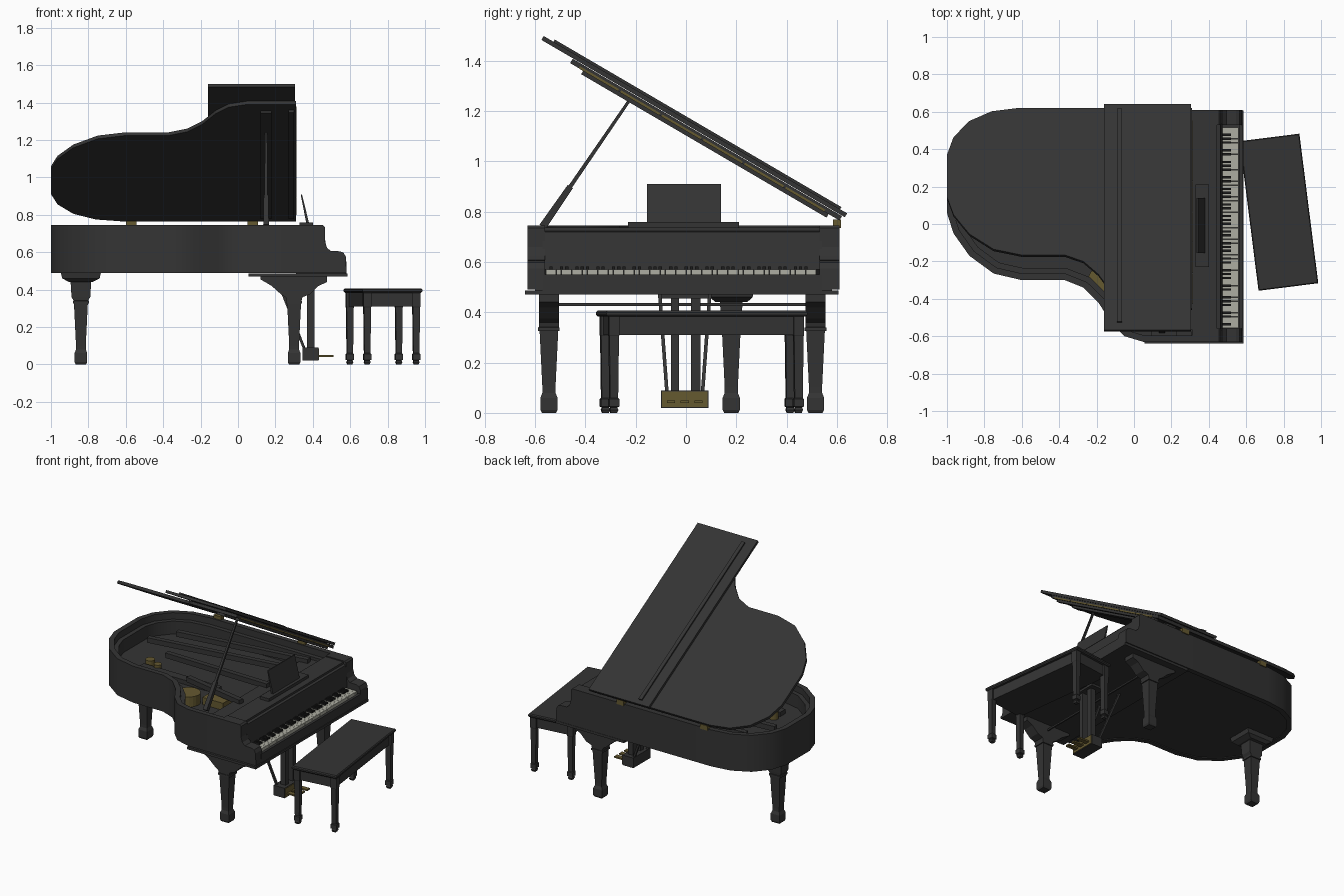
import bpy, bmesh, math
from mathutils import Matrix, Vector

cube = bpy.data.objects.get("Cube")
if cube:
    bpy.data.objects.remove(cube, do_unlink=True)


def material(name, r, g, b):
    m = bpy.data.materials.new(name)
    m.use_nodes = True
    m.diffuse_color = (r, g, b, 1)
    m.node_tree.nodes["Principled BSDF"].inputs["Base Color"].default_value = (r, g, b, 1)
    return m


BLACK = material("black lacquer", .034, .034, .034)
EBONY = material("ebony", .012, .012, .012)
IVORY = material("ivory", .42, .42, .36)
BRASS = material("brass", .13, .1, .03)


# Each solid is a list of matching rings, skinned and capped
def build(name, solids, mat=BLACK, matrix=Matrix(), smooth=False):
    bm = bmesh.new()
    for rings in solids:
        vs = [[bm.verts.new(p) for p in ring] for ring in rings]
        n = len(vs[0])
        for a, b in zip(vs, vs[1:]):
            for i in range(n):
                j = (i + 1) % n
                bm.faces.new((a[i], a[j], b[j], b[i]))
        bm.faces.new(vs[0][::-1])
        bm.faces.new(vs[-1])
    bmesh.ops.recalc_face_normals(bm, faces=bm.faces)
    me = bpy.data.meshes.new(name)
    bm.to_mesh(me)
    bm.free()
    me.materials.append(mat)
    ob = bpy.data.objects.new(name, me)
    ob.matrix_world = matrix
    bpy.context.collection.objects.link(ob)
    if smooth:
        bpy.ops.object.select_all(action='DESELECT')
        ob.select_set(True)
        bpy.context.view_layer.objects.active = ob
        bpy.ops.object.shade_smooth_by_angle(angle=math.radians(35))
    return ob


def rect(x, y, z, hx, hy):
    return [(x - hx, y - hy, z), (x + hx, y - hy, z), (x + hx, y + hy, z), (x - hx, y + hy, z)]


def box(x0, x1, y0, y1, z0, z1):
    x, y, hx, hy = (x0 + x1) / 2, (y0 + y1) / 2, (x1 - x0) / 2, (y1 - y0) / 2
    return [rect(x, y, z0, hx, hy), rect(x, y, z1, hx, hy)]


def slab(pts, z0, z1):
    return [[(x, y, z) for x, y in pts] for z in (z0, z1)]


def side_profile(pts, y0, y1):
    return [[(x, y, z) for x, z in pts] for y in (y0, y1)]


def column(x, y, steps):
    return [rect(x, y, z, hx, hy) for z, hx, hy in steps]


def beam(p, q, w0, w1):
    p, q = Vector(p), Vector(q)
    d = (q - p).normalized()
    u = d.cross(Vector((1, 0, 0)) if abs(d.x) < .9 else Vector((0, 1, 0))).normalized()
    v = d.cross(u)
    return [[c + (u * a + v * b) * w / 2 for a, b in ((-1, -1), (1, -1), (1, 1), (-1, 1))]
            for c, w in ((p, w0), (q, w1))]


def disc(x, y, r, z0, z1, n=20):
    return slab([(x + r * math.cos(math.tau * i / n), y + r * math.sin(math.tau * i / n))
                 for i in range(n)], z0, z1)


# Wing-shaped plan, from the straight side round the tail to the bent side
PLAN = [(.31, .61), (-.62, .61), (-.76, .59), (-.88, .53), (-.965, .43), (-1, .32), (-1, .06),
        (-.965, -.05), (-.88, -.17), (-.75, -.265), (-.6, -.3), (-.37, -.3), (-.27, -.34),
        (-.19, -.42), (-.12, -.53), (-.05, -.6), (.05, -.63), (.31, -.63)]


def inset(d):
    out = []
    for i, p in enumerate(PLAN):
        a, b = Vector(PLAN[max(i - 1, 0)]), Vector(PLAN[min(i + 1, len(PLAN) - 1)])
        t = (b - a).normalized()
        out.append((p[0] - t.y * d, p[1] + t.x * d))
    return out


def rim(d0, d1, z0, z1):
    return [[(*a, z0), (*b, z0), (*b, z1), (*a, z1)] for a, b in zip(inset(d0), inset(d1))]


# Case
build("case_rim", [rim(0, .035, .49, .745)], smooth=True)
build("inner_rim", [rim(.035, .065, .55, .7)], smooth=True)
build("soundboard", [slab(inset(.03), .495, .61)])
cheek = [(.31, .49), (.31, .745), (.455, .745), (.465, .735), (.465, .66), (.475, .625), (.495, .607),
         (.545, .605), (.565, .597), (.577, .575), (.58, .49)]
build("cheeks", [side_profile(cheek, .53, .61), side_profile(cheek, -.63, -.56)])
build("keybed", [box(.055, .585, -.64, .607, .47, .487), box(.31, .575, -.6, .58, .485, .535)])
build("key_slip", [box(.562, .58, -.57, .54, .487, .55)])
build("fallboard", [side_profile([(.44, .535), (.474, .57), (.462, .72), (.44, .725)], -.57, .54)])
build("front_deck", [box(.305, .445, -.565, .535, .715, .738), box(.305, .325, -.6, .58, .53, .72)])

# Keyboard
W, Y0 = 1.075 / 52, -.557
build("white_keys", [box(.465, .56, Y0 + i * W, Y0 + (i + .95) * W, .54, .57) for i in range(52)], IVORY)
build("black_keys", [box(.465, .518, Y0 + (i + .7) * W, Y0 + (i + 1.3) * W, .56, .582)
                     for i in range(51) if i % 7 not in (1, 4)], EBONY)

# Inside: pin block, frame struts and brass fittings
build("pin_block", [box(.14, .31, -.58, .56, .6, .68)])
build("frame_struts", [beam(p, q, .035, .035) for p, q in (
    ((-.85, .22, .67), (.2, .34, .69)), ((-.62, .1, .67), (.2, .05, .69)),
    ((-.3, -.12, .67), (.2, -.25, .69)), ((-.75, .4, .67), (.2, .5, .69)))])
build("bridge", [box(-.7, -.1, -.1, -.04, .61, .64)])
build("brass_fittings", [disc(-.17, -.3, .075, .61, .68), box(-.08, .08, -.28, -.16, .61, .66),
                         disc(-.68, 0, .03, .61, .66), disc(-.6, -.03, .025, .61, .66)], BRASS)

# Lid, tilted about the straight side
tilt = Matrix.Translation((0, .61, .765)) @ Matrix.Rotation(math.radians(-30.3), 4, 'X')
build("main_lid", [slab([(x, y - .61) for x, y in PLAN], 0, .02)], matrix=tilt)
build("folded_front_lid", [box(-.16, .305, -1.385, .012, .022, .04)], matrix=tilt)
build("lid_rails", [box(-.09, -.065, -1.34, -.02, .04, .05), box(.12, .18, -1.17, -.05, -.014, 0),
                    box(.27, .3, -1.18, -.05, -.016, 0)], matrix=tilt)
build("long_hinge", [box(.309, .314, -1.2 + i * .19, -1.02 + i * .19, -.001, .009) for i in range(6)],
      BRASS, tilt)
build("side_hinges", [box(x - .028, x + .028, .585, .617, .735, .768) for x in (-.57, .08)], BRASS)

# Prop stick
build("prop_stick", [beam((.15, -.57, .74), (.15, -.46, .9), .03, .024),
                     beam((.15, -.47, .885), (.15, -.22, 1.25), .016, .012),
                     box(.09, .23, -.6, -.57, .69, .73)])

# Music desk
build("music_desk", [side_profile([(.365, .755), (.38, .755), (.342, .91), (.335, .91)], -.155, .14),
                     box(.33, .4, -.23, .21, .738, .758)])

# Piano legs
SHAFT = [(0, .028, .028), (.012, .034, .034), (.06, .034, .034), (.08, .026, .026), (.1, .026, .026),
         (.325, .037, .037), (.326, .043, .043), (.34, .043, .043), (.341, .038, .038)]
BLOCK = [(.44, .055, .045), (.442, .065, .065), (.46, .1, .085), (.49, .107, .09)]
bracket = [(.26, .34), (.34, .34), (.345, .36), (.385, .375), (.43, .42), (.475, .44), (.475, .475),
           (.12, .475), (.12, .455), (.18, .42), (.23, .375), (.255, .36)]
for name, y in (("front_leg_left", .515), ("front_leg_right", -.545)):
    build(name, [column(.3, y, SHAFT + [(.36, .038, .038)]), side_profile(bracket, y - .04, y + .04)])
build("tail_leg", [column(-.84, .18, SHAFT + [(.36, .05, .04)] + BLOCK)])

# Pedal lyre
build("lyre", [box(.345, .43, -.1, .09, .02, .09), box(.37, .41, -.06, -.027, .09, .475),
               box(.37, .41, .02, .057, .09, .475), box(.33, .43, -.1, .09, .455, .475)])
build("lyre_braces", [beam((.2, s * .1 - .005, .48), (.36, s * .07 - .005, .07), .014, .014) for s in (-1, 1)]
      + [box(.295, .305, -.53, .51, .425, .436)])
build("lyre_plate", [box(.43, .434, -.096, .086, .024, .086)], BRASS)
build("pedals", [box(.43, .51, y - .016, y + .016, .04, .05) for y in (-.06, -.005, .05)], BRASS)

# Bench, set at a slight angle
turn = Matrix.Translation((.775, .063, 0)) @ Matrix.Rotation(math.radians(7.2), 4, 'Z')
build("bench_seat", [column(0, 0, [(.383, .155, .397), (.39, .161, .403), (.4, .161, .403),
                                   (.407, .156, .398)])], matrix=turn)
build("bench_apron", [box(-.14, .14, -.38, .38, .31, .385)], matrix=turn)
LEG = [(0, .012, .012), (.012, .017, .017), (.022, .013, .013), (.025, .02, .02), (.055, .02, .02),
       (.06, .016, .016), (.305, .019, .019), (.31, .021, .021), (.384, .021, .021)]
build("bench_legs", [column(sx * .132, sy * .37, LEG) for sx in (-1, 1) for sy in (-1, 1)], matrix=turn)
